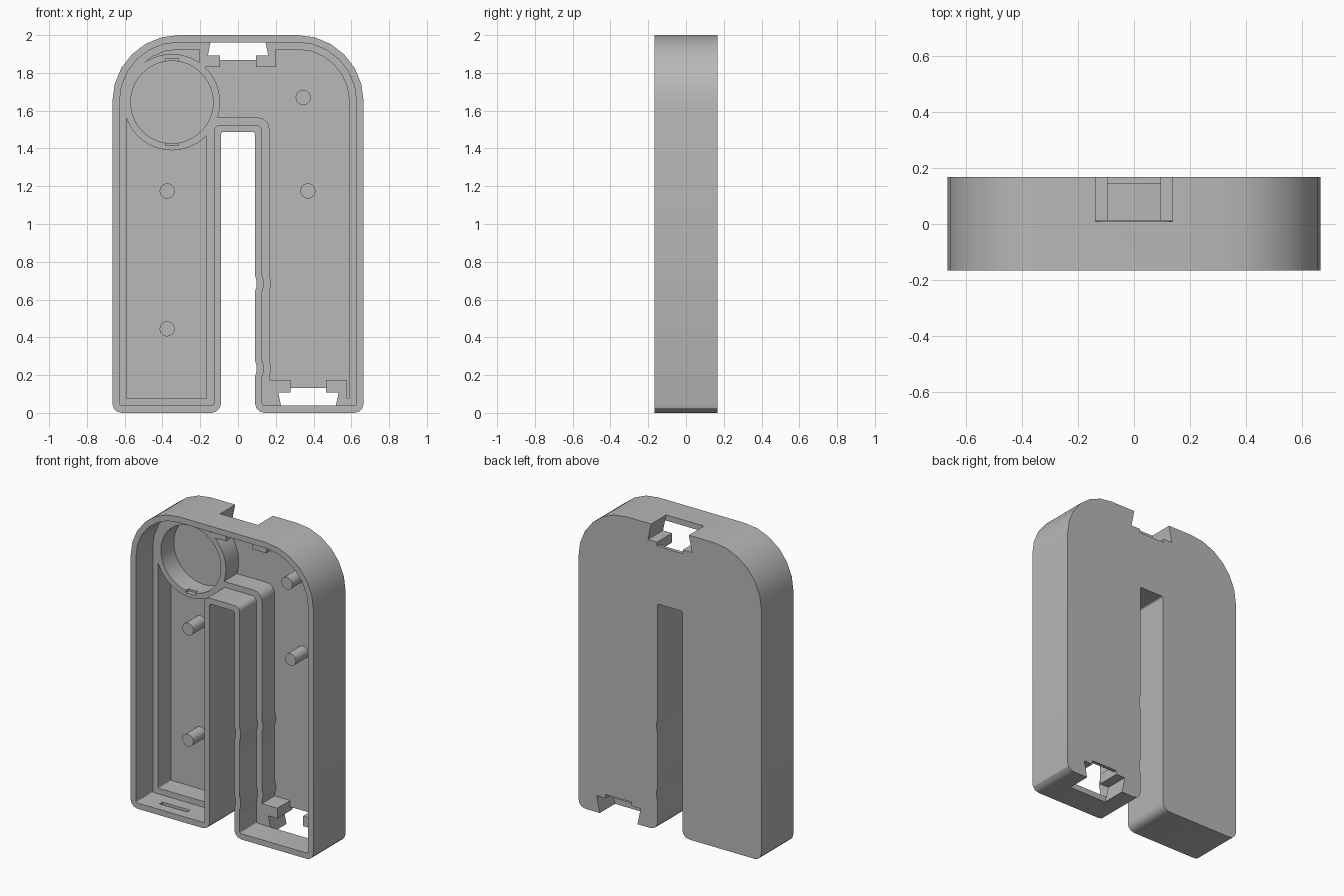
import bpy, bmesh
from math import sin, cos, pi, radians
from mathutils import Vector

default = bpy.data.objects.get("Cube")
if default:
    bpy.data.objects.remove(default, do_unlink=True)

FRONT, BACK = -0.166, 0.167
LEDGE, FLOOR = 0.01, 0.144

grey = bpy.data.materials.new("plain grey")
grey.use_nodes = True
grey.diffuse_color = (0.48, 0.48, 0.48, 1)
grey.node_tree.nodes["Principled BSDF"].inputs["Base Color"].default_value = grey.diffuse_color


def prism(name, points, y0, y1):
    """Extrude an x-z outline along y."""
    bm = bmesh.new()
    face = bm.faces.new([bm.verts.new((x, y0, z)) for x, z in points])
    new = bmesh.ops.extrude_face_region(bm, geom=[face])["geom"]
    verts = [v for v in new if isinstance(v, bmesh.types.BMVert)]
    bmesh.ops.translate(bm, vec=Vector((0, y1 - y0, 0)), verts=verts)
    bmesh.ops.recalc_face_normals(bm, faces=bm.faces)
    mesh = bpy.data.meshes.new(name)
    bm.to_mesh(mesh)
    bm.free()
    mesh.materials.append(grey)
    obj = bpy.data.objects.new(name, mesh)
    bpy.context.collection.objects.link(obj)
    return obj


def box(name, x0, x1, y0, y1, z0, z1):
    return prism(name, [(x0, z0), (x1, z0), (x1, z1), (x0, z1)], y0, y1)


def arc(cx, cz, r, a0, a1, n):
    steps = [radians(a0 + (a1 - a0) * i / n) for i in range(n + 1)]
    return [(cx + r * cos(a), cz + r * sin(a)) for a in steps]


def disc(name, cx, cz, r, y0, y1, n=48):
    return prism(name, arc(cx, cz, r, 0, 360, n)[:-1], y0, y1)


def combine(target, tool, operation):
    mod = target.modifiers.new("combine", "BOOLEAN")
    mod.operation = operation
    mod.solver = "EXACT"
    mod.object = tool
    bpy.context.view_layer.objects.active = target
    bpy.ops.object.modifier_apply(modifier=mod.name)
    bpy.data.objects.remove(tool, do_unlink=True)


def arch(d):
    """Two-legged arch outline, moved inward by d."""
    w, s, top = 0.665 - d, 0.09 + d, 1.487 + d
    r = max(0.05 - d, 0.006)
    c = 0.012 + 0.6 * d
    pts = arc(0.315, 1.65, 0.35 - d, 0, 90, 6)
    pts += arc(-0.315, 1.65, 0.35 - d, 90, 180, 6)
    pts += arc(-w + r, d + r, r, 180, 270, 3)
    pts += arc(-s - r, d + r, r, 270, 360, 3)
    pts += arc(-s + c, top - c, c, 180, 90, 4)
    pts += arc(s - c, top - c, c, 90, 0, 4)
    # small ripples down the inner side of one leg
    for z in (0.7, 0.25):
        pts += [(s, z + 0.03), (s + 0.008, z), (s + 0.008, z - 0.03), (s, z - 0.06)]
    pts += arc(s + r, d + r, r, 180, 270, 3)
    pts += arc(w - r, d + r, r, 270, 360, 3)
    return pts


# Hollow shell with a stepped wall
shell = prism("arch_shell", arch(0), FRONT, BACK)
combine(shell, prism("upper_cavity", arch(0.038), FRONT - 0.1, LEDGE), "DIFFERENCE")
combine(shell, prism("lower_cavity", arch(0.076), LEDGE - 0.05, FLOOR), "DIFFERENCE")

# Round holder and the solid blocks around the two fastening slots
RX, RZ = -0.35, 1.645
combine(shell, disc("round_holder", RX, RZ, 0.255, LEDGE, FLOOR + 0.01), "UNION")
combine(shell, box("top_block", -0.205, 0.2, LEDGE, FLOOR + 0.01, 1.83, 1.98), "UNION")
combine(shell, box("bottom_block", 0.15, 0.578, LEDGE, FLOOR + 0.01, 0.03, 0.175), "UNION")
combine(shell, disc("holder_hole", RX, RZ, 0.218, LEDGE - 0.05, FLOOR), "DIFFERENCE")
for z in (RZ - 0.218, RZ + 0.218):
    combine(shell, box("holder_notch", RX - 0.035, RX + 0.035, LEDGE - 0.05, LEDGE + 0.03,
                       z - 0.012, z + 0.012), "DIFFERENCE")


def dovetail(cx, edge, side):
    """Dovetail slot open to the back and to the end face at z = edge."""
    def z(depth):
        return edge - side * depth
    flare = [(cx - 0.131, z(-0.03)), (cx + 0.131, z(-0.03)),
             (cx + 0.16, z(0.108)), (cx - 0.16, z(0.108))]
    combine(shell, prism("dovetail_cut", flare, LEDGE - 0.001, BACK + 0.1), "DIFFERENCE")
    for y1, depth in ((FLOOR, 0.2), (BACK + 0.1, 0.133)):
        low, high = sorted((z(0.09), z(depth)))
        combine(shell, box("slot_cut", cx - 0.094, cx + 0.094, LEDGE - 0.001, y1, low, high),
                "DIFFERENCE")


dovetail(0, 2, 1)
dovetail(0.373, 0, -1)

# Shallow slit inside one foot
combine(shell, box("foot_slit", -0.5, -0.3, -0.1, -0.07, 0.022, 0.06), "DIFFERENCE")

# Locating pegs
pegs = [disc("peg", x, z, 0.04, 0.015, FLOOR + 0.005, 24)
        for x, z in ((0.345, 1.67), (0.37, 1.175), (-0.375, 1.175), (-0.375, 0.445))]

# Smooth arcs, keep hard edges
bpy.ops.object.select_all(action="DESELECT")
for obj in [shell] + pegs:
    obj.select_set(True)
bpy.context.view_layer.objects.active = shell
bpy.ops.object.shade_smooth_by_angle(angle=radians(30))
